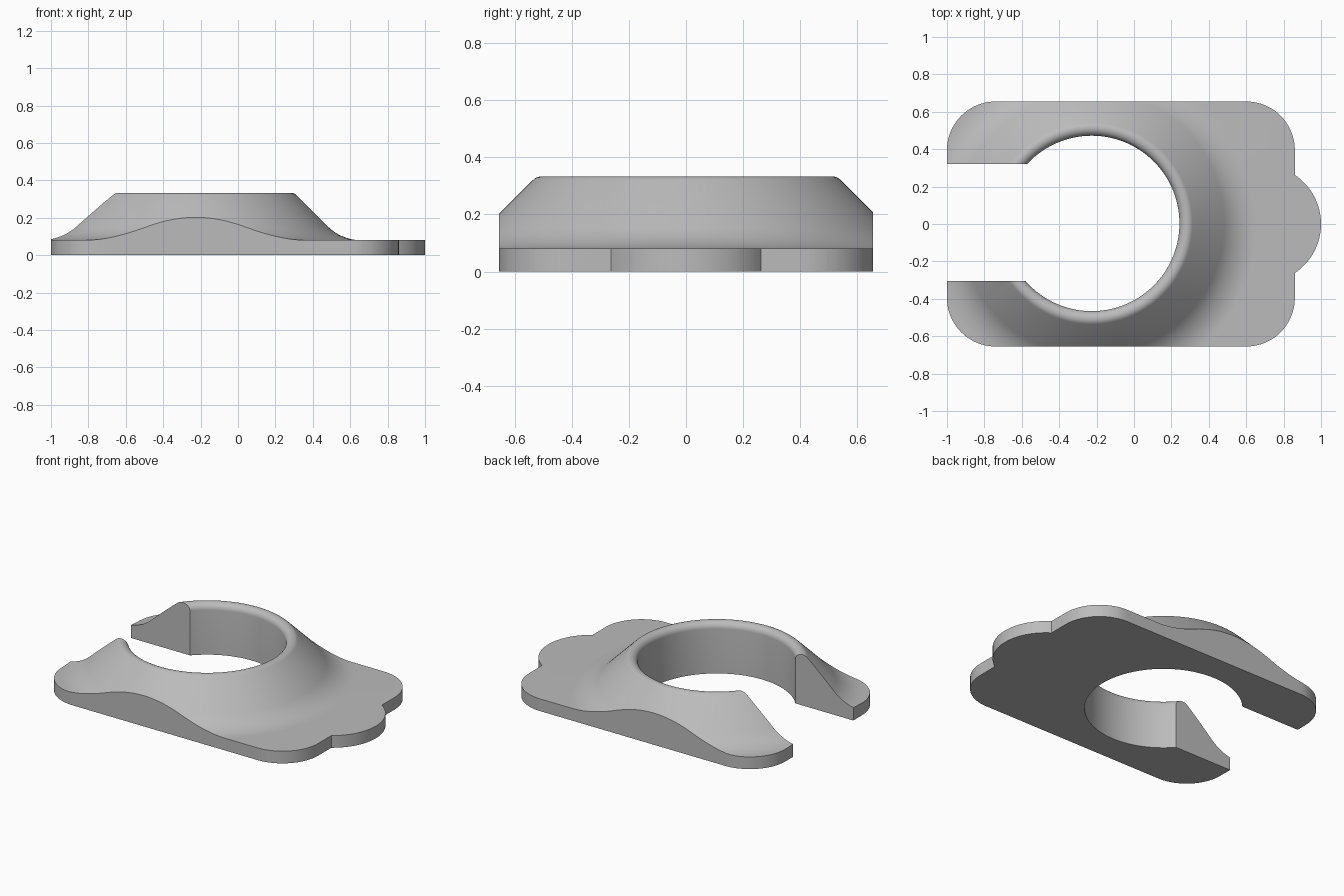
import bpy
import bmesh
from math import cos, sin, radians, sqrt, asin
from mathutils import Matrix, Vector

cube = bpy.data.objects.get("Cube")
if cube:
    bpy.data.objects.remove(cube, do_unlink=True)

HOLE = Vector((-0.226, 0.003, 0))   # centre of the collar
BORE, PEAK, PLATE = 0.469, 0.333, 0.08
SLOPE = 0.86                        # cone follows z = SLOPE - r
HALF_Y, LEFT, RIGHT, CORNER = 0.655, -1.0, 0.86, 0.26

grey = bpy.data.materials.new("light_grey")
grey.use_nodes = True
grey.diffuse_color = (0.5, 0.5, 0.5, 1)
grey.node_tree.nodes["Principled BSDF"].inputs["Base Color"].default_value = (0.5, 0.5, 0.5, 1)


def arc(cx, cy, radius, start, end, steps):
    angles = [radians(start + (end - start) * i / steps) for i in range(steps + 1)]
    return [(cx + radius * cos(a), cy + radius * sin(a)) for a in angles]


def make_object(name, bm):
    bmesh.ops.recalc_face_normals(bm, faces=bm.faces)
    mesh = bpy.data.meshes.new(name)
    bm.to_mesh(mesh)
    bm.free()
    obj = bpy.data.objects.new(name, mesh)
    bpy.context.collection.objects.link(obj)
    mesh.materials.append(grey)
    return obj


def prism(name, outline, low, high):
    bm = bmesh.new()
    face = bm.faces.new([bm.verts.new((x, y, low)) for x, y in outline])
    top = bmesh.ops.extrude_face_region(bm, geom=[face])["geom"]
    verts = [v for v in top if isinstance(v, bmesh.types.BMVert)]
    bmesh.ops.translate(bm, verts=verts, vec=(0, 0, high - low))
    return make_object(name, bm)


def revolve(name, profile, centre, steps):
    bm = bmesh.new()
    rings = []
    for i in range(steps):
        turn = Matrix.Rotation(radians(360 * i / steps), 3, "Z")
        rings.append([bm.verts.new(centre + turn @ Vector((r, 0, z))) for r, z in profile])
    count = len(profile)
    for i, a in enumerate(rings):
        b = rings[(i + 1) % steps]
        for j in range(count):
            k = (j + 1) % count
            bm.faces.new((a[j], b[j], b[k], a[k]))
    return make_object(name, bm)


# Collar section: vertical bore, rounded lip, conical slope, fillet into the plate
lip = (SLOPE - BORE - PEAK) / sqrt(2)
fillet = 0.25
foot = SLOPE - PLATE + fillet * (sqrt(2) - 1)
profile = [(BORE, 0)]
profile += arc(BORE + lip, PEAK - lip, lip, 180, 45, 12)
profile += arc(foot, PLATE + fillet, fillet, 225, 270, 12)
profile += [(1.6, PLATE), (1.6, 0)]
body = revolve("collar_plate", profile, HOLE, 160)

# Plate outline: rounded rectangle with a thumb tab on one end
tab_half, tab_reach = 0.262, 1.0 - RIGHT
tab_r = (tab_half ** 2 + tab_reach ** 2) / (2 * tab_reach)
sweep = asin(tab_half / tab_r) * 180 / 3.14159265
inner_y = HALF_Y - CORNER
outline = arc(1.0 - tab_r, 0, tab_r, -sweep, sweep, 28)
outline += arc(RIGHT - CORNER, inner_y, CORNER, 0, 90, 20)
outline += arc(LEFT + CORNER, inner_y, CORNER, 90, 180, 20)
outline += arc(LEFT + CORNER, -inner_y, CORNER, 180, 270, 20)
outline += arc(RIGHT - CORNER, -inner_y, CORNER, 270, 360, 20)
trim = prism("outline_cutter", outline, -0.2, 0.6)

# Open slot leading into the bore
slot_x, low_y, high_y = HOLE.x, -0.304, 0.32
slot = prism("slot_cutter", [(-2, low_y), (slot_x, low_y), (slot_x, high_y), (-2, high_y)], -0.3, 0.7)

bpy.ops.object.select_all(action="DESELECT")
bpy.context.view_layer.objects.active = body
body.select_set(True)
for cutter, operation in ((trim, "INTERSECT"), (slot, "DIFFERENCE")):
    mod = body.modifiers.new(cutter.name, "BOOLEAN")
    mod.object, mod.operation, mod.solver = cutter, operation, "EXACT"
    bpy.ops.object.modifier_apply(modifier=mod.name)
    bpy.data.objects.remove(cutter, do_unlink=True)

bpy.ops.object.shade_smooth_by_angle(angle=radians(25))
